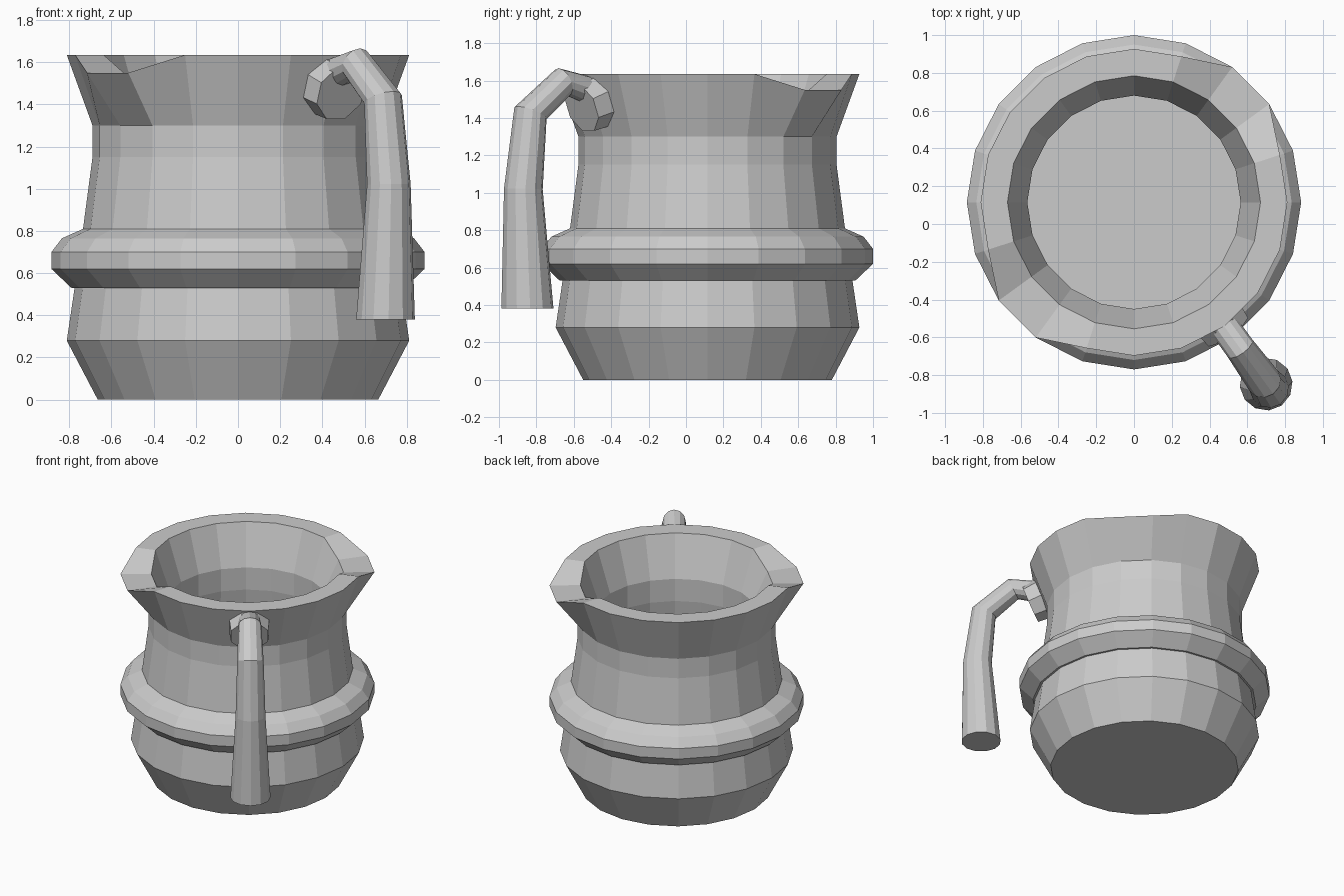
import bpy, bmesh
from math import sin, cos, pi, radians
from mathutils import Vector, Matrix

if "Cube" in bpy.data.objects:
    bpy.data.objects.remove(bpy.data.objects["Cube"])

CY = 0.115                       # body axis position in y


def make(name, bm):
    bmesh.ops.recalc_face_normals(bm, faces=bm.faces)
    me = bpy.data.meshes.new(name)
    bm.to_mesh(me)
    bm.free()
    ob = bpy.data.objects.new(name, me)
    bpy.context.collection.objects.link(ob)
    return ob


def skin(bm, rings):
    """Bridge successive vertex rings with quads and cap both ends."""
    loops = [[bm.verts.new(p) for p in r] for r in rings]
    n = len(loops[0])
    for a, b in zip(loops, loops[1:]):
        for i in range(n):
            j = (i + 1) % n
            bm.faces.new((a[i], a[j], b[j], b[i]))
    bm.faces.new(loops[0][::-1])
    bm.faces.new(loops[-1])


# Jug body: outer profile up to the lip, then down the inside to the floor
outer = [(0.665, 0), (0.812, 0.28), (0.775, 0.53), (0.79, 0.53), (0.885, 0.62),
         (0.885, 0.70), (0.835, 0.765), (0.735, 0.81), (0.69, 1.15),
         (0.69, 1.30), (0.812, 1.635)]
inner = [(0.67, 1.635), (0.565, 1.33), (0.565, 1.16), (0.61, 0.80),
         (0.68, 0.30), (0.58, 0.12)]
SIDES, SPOUT = 20, (2, 3, 12, 13)
rings = []
for k, (r, z) in enumerate(outer + inner):
    ring = []
    for i in range(SIDES):
        a = 2 * pi * i / SIDES
        rr, zz = r, z
        if z > 1.6 and i in SPOUT:       # two opposite pouring lips
            zz = 1.55
            if k == len(outer) - 1:
                rr = 0.885
        ring.append((rr * cos(a), CY + rr * sin(a), zz))
    rings.append(ring)
bm = bmesh.new()
skin(bm, rings)
make("jug_body", bm)

# Handle: tapered tube in the radial plane at -54 degrees
H = radians(-54)
radial = Vector((cos(H), sin(H), 0))
tangent = Vector((-sin(H), cos(H), 0))
up = Vector((0, 0, 1))
axis = Vector((0, CY, 0))
# distance from axis, height, tube radius, ring tilt in degrees
path = [(1.19, 0.38, 0.14, 0), (1.217, 1.02, 0.104, 2), (1.17, 1.425, 0.092, 24),
        (0.955, 1.592, 0.08, 68), (0.72, 1.53, 0.078, 104)]
rings = []
for d, z, r, t in path:
    n = radial * cos(radians(t)) + up * sin(radians(t))
    c = axis + radial * d + up * z
    rings.append([c + tangent * (r * cos(2 * pi * i / 12)) + n * (r * sin(2 * pi * i / 12))
                  for i in range(12)])
bm = bmesh.new()
skin(bm, rings)
make("handle", bm)

# Octagonal mount joining the handle to the flared neck
out = (radial - up * 0.36).normalized()
rot = Matrix((out.cross(tangent), tangent, out)).transposed().to_4x4()
place = Matrix.Translation(axis + radial * 0.785 + up * 1.47) @ rot @ Matrix.Rotation(pi / 8, 4, 'Z')
bm = bmesh.new()
bmesh.ops.create_cone(bm, cap_ends=True, segments=8, radius1=0.15, radius2=0.14,
                      depth=0.10, matrix=place)
make("handle_mount", bm)
